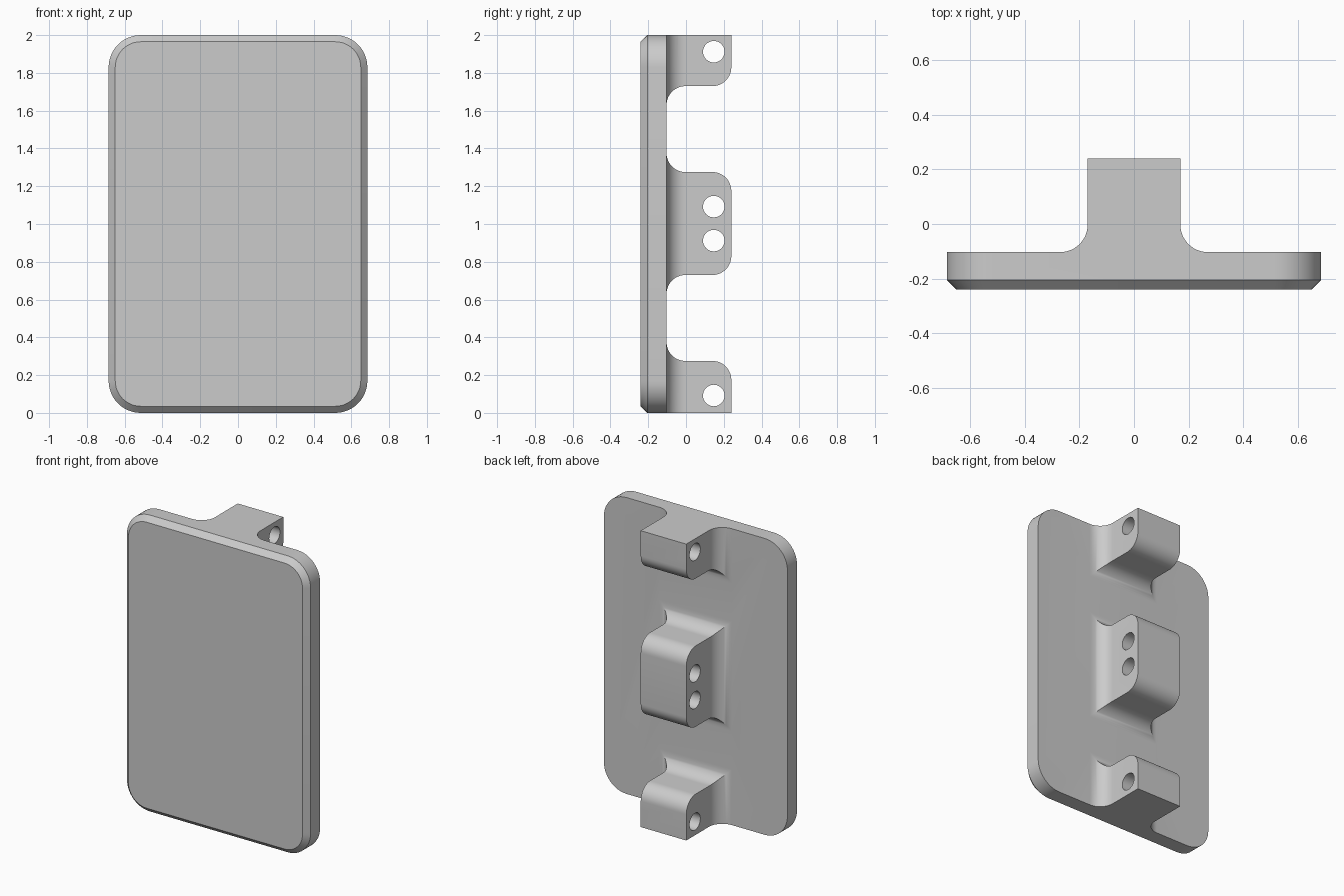
import bpy, bmesh
from math import sin, cos, radians

cube = bpy.data.objects.get("Cube")
if cube:
    bpy.data.objects.remove(cube, do_unlink=True)

FRONT, FACE, BACK = -0.24, -0.103, 0.24    # plate front, plate rear face, lug end
HALF_W, HEIGHT, CORNER, CHAMFER = 0.685, 2.0, 0.17, 0.035
LUG_W, R, INSIDE = 0.17, 0.1, -0.15        # lug half width, fillet radius, root depth
HOLE_R, HOLE_Y = 0.057, 0.147

grey = bpy.data.materials.new("light grey")
grey.use_nodes = True
color = (0.6, 0.6, 0.6, 1)
grey.diffuse_color = color
grey.node_tree.nodes["Principled BSDF"].inputs["Base Color"].default_value = color


def arc(cx, cy, r, start, end, steps=12):
    angles = [radians(start + (end - start) * i / steps) for i in range(steps + 1)]
    return [(cx + r * cos(a), cy + r * sin(a)) for a in angles]


def extrude(name, profiles, place, depth):
    """Extrude closed 2D profiles; place maps (u, v) to the starting position."""
    bm = bmesh.new()
    for points in profiles:
        face = bm.faces.new([bm.verts.new(place(u, v)) for u, v in points])
        moved = bmesh.ops.extrude_face_region(bm, geom=[face])["geom"]
        bmesh.ops.translate(bm, vec=depth,
                            verts=[g for g in moved if isinstance(g, bmesh.types.BMVert)])
    bmesh.ops.recalc_face_normals(bm, faces=bm.faces)
    mesh = bpy.data.meshes.new(name)
    bm.to_mesh(mesh)
    bm.free()
    obj = bpy.data.objects.new(name, mesh)
    bpy.context.collection.objects.link(obj)
    mesh.materials.append(grey)
    return obj


def combine(target, tool, operation):
    mod = target.modifiers.new(operation.lower(), "BOOLEAN")
    mod.operation, mod.solver, mod.object = operation, "EXACT", tool
    bpy.context.view_layer.objects.active = target
    bpy.ops.object.modifier_apply(modifier=mod.name)
    bpy.data.objects.remove(tool, do_unlink=True)


# Plate: rounded rectangle with a chamfered front rim
cx, lo, hi = HALF_W - CORNER, CORNER, HEIGHT - CORNER
outline = (arc(cx, hi, CORNER, 0, 90) + arc(-cx, hi, CORNER, 90, 180)
           + arc(-cx, lo, CORNER, 180, 270) + arc(cx, lo, CORNER, 270, 360))
plate = extrude("mounting_plate", [outline], lambda u, v: (u, FRONT, v), (0, FACE - FRONT, 0))
bm = bmesh.new()
bm.from_mesh(plate.data)
rim = [e for e in bm.edges if all(v.co.y < FRONT + 0.001 for v in e.verts)]
bmesh.ops.bevel(bm, geom=rim, offset=CHAMFER, segments=1, affect="EDGES")
bm.to_mesh(plate.data)
bm.free()


# Lugs, side profile: each end is either filleted and rounded, or flush with the plate
def lug_end(z, outward):
    pts = [(INSIDE, R)] + arc(FACE + R, R, R, 180, 270) + arc(BACK - R, -R, R, 90, 0)
    return [(y, z + outward * h) for y, h in pts]


def flush_end(z):
    return [(INSIDE, z), (BACK, z)]


sides = [flush_end(0) + lug_end(0.275, 1)[::-1],
         lug_end(0.73, -1) + lug_end(1.275, 1)[::-1],
         lug_end(1.73, -1) + flush_end(HEIGHT)[::-1]]
lugs = extrude("lugs", sides, lambda u, v: (-0.4, u, v), (0.8, 0, 0))

# Lugs, plan profile: straight sides flaring into the plate
half = [(LUG_W + R, INSIDE)] + arc(LUG_W + R, FACE + R, R, 270, 180) + [(LUG_W, BACK)]
plan = half + [(-x, y) for x, y in reversed(half)]
column = extrude("lug_column", [plan], lambda u, v: (u, v, 0), (0, 0, HEIGHT))
combine(lugs, column, "INTERSECT")
combine(plate, lugs, "UNION")

# Pin holes through the lugs
holes = [arc(HOLE_Y, z, HOLE_R, 0, 360, 32)[:-1] for z in (0.092, 0.912, 1.092, 1.912)]
pins = extrude("pin_holes", holes, lambda u, v: (-0.5, u, v), (1, 0, 0))
combine(plate, pins, "DIFFERENCE")

# Smooth curves, crisp edges
bpy.ops.object.select_all(action="DESELECT")
plate.select_set(True)
bpy.context.view_layer.objects.active = plate
bpy.ops.object.shade_smooth_by_angle(angle=radians(30))
